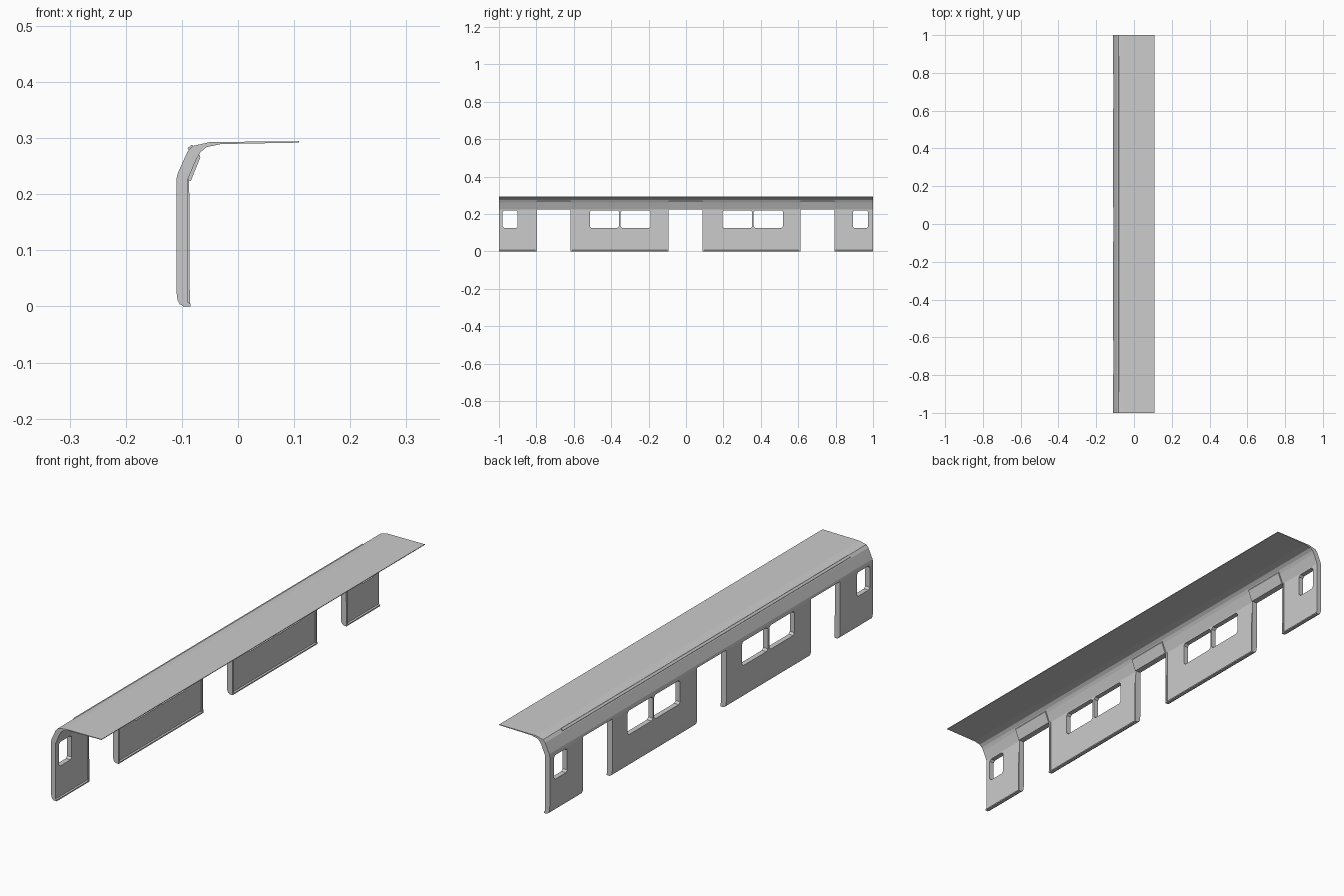
import bpy, bmesh

if "Cube" in bpy.data.objects:
    bpy.data.objects.remove(bpy.data.objects["Cube"])


def prism(name, pts, y0, y1):
    """Extrude a closed (x, z) profile from y0 to y1."""
    bm = bmesh.new()
    a = [bm.verts.new((x, y0, z)) for x, z in pts]
    b = [bm.verts.new((x, y1, z)) for x, z in pts]
    n = len(pts)
    bm.faces.new(a)
    bm.faces.new(b[::-1])
    for i in range(n):
        j = (i + 1) % n
        bm.faces.new((a[i], b[i], b[j], a[j]))
    bmesh.ops.recalc_face_normals(bm, faces=bm.faces[:])
    me = bpy.data.meshes.new(name)
    bm.to_mesh(me)
    bm.free()
    ob = bpy.data.objects.new(name, me)
    bpy.context.collection.objects.link(ob)
    return ob


def cutter(target, y0, y1, z0, z1, r=0.0):
    """Cut an opening with chamfered corners through the side wall."""
    yz = [(y0 + r, z0), (y1 - r, z0), (y1, z0 + r), (y1, z1 - r),
          (y1 - r, z1), (y0 + r, z1), (y0, z1 - r), (y0, z0 + r)]
    if r == 0:
        yz = [(y0, z0), (y1, z0), (y1, z1), (y0, z1)]
    bm = bmesh.new()
    face = bm.faces.new([bm.verts.new((-0.15, y, z)) for y, z in yz])
    ext = bmesh.ops.extrude_face_region(bm, geom=[face])
    moved = [g for g in ext["geom"] if isinstance(g, bmesh.types.BMVert)]
    bmesh.ops.translate(bm, verts=moved, vec=(0.11, 0, 0))
    bmesh.ops.recalc_face_normals(bm, faces=bm.faces[:])
    me = bpy.data.meshes.new("opening_cutter")
    bm.to_mesh(me)
    bm.free()
    ob = bpy.data.objects.new("opening_cutter", me)
    bpy.context.collection.objects.link(ob)
    ob.hide_render = True
    ob.hide_set(True)
    mod = target.modifiers.new("opening", "BOOLEAN")
    mod.operation = "DIFFERENCE"
    mod.solver = "EXACT"
    mod.object = ob


# Side wall and roof shell in one cross-section
outer = [(-0.097, 0.001), (-0.104, 0.004), (-0.108, 0.012), (-0.110, 0.03),
         (-0.110, 0.225), (-0.108, 0.236), (-0.090, 0.276), (-0.081, 0.286),
         (-0.050, 0.293), (0.109, 0.2945)]
inner = [(0.109, 0.292), (-0.030, 0.2895), (-0.056, 0.284), (-0.067, 0.275),
         (-0.074, 0.263), (-0.090, 0.225), (-0.090, 0.001)]
shell = prism("side_wall_and_roof", outer + inner, -1, 1)

# Doorways
doors = [(-0.797, -0.617), (-0.093, 0.088), (0.612, 0.793)]
for y0, y1 in doors:
    cutter(shell, y0, y1, -0.05, 0.226)

# Windows
windows = [(-0.98, -0.90), (-0.514, -0.359), (-0.349, -0.189),
           (0.194, 0.354), (0.362, 0.518), (0.892, 0.974)]
for y0, y1 in windows:
    cutter(shell, y0, y1, 0.126, 0.22, 0.008)

# Lintel panels above the doors, and door jamb trims on the inside
lintel = [(-0.091, 0.226), (-0.084, 0.224), (-0.067, 0.266),
          (-0.069, 0.271), (-0.075, 0.267)]
jamb = [(-0.092, 0.0), (-0.085, 0.0), (-0.086, 0.03), (-0.087, 0.226),
        (-0.092, 0.226)]
for y0, y1 in doors:
    prism("door_lintel", lintel, y0, y1)
    prism("door_jamb", jamb, y0 - 0.007, y0)
    prism("door_jamb", jamb, y1, y1 + 0.007)

# Sill lips along the foot of each wall panel
sill = [(-0.098, 0.0), (-0.085, 0.0), (-0.085, 0.005), (-0.090, 0.008),
        (-0.098, 0.006)]
edges = [-1] + [y for d in doors for y in d] + [1]
for y0, y1 in zip(edges[::2], edges[1::2]):
    prism("sill_lip", sill, y0, y1)

# Rain gutter along the roof edge
gutter = [(-0.088, 0.279), (-0.090, 0.282), (-0.083, 0.288), (-0.079, 0.286)]
prism("rain_gutter", gutter, -0.89, 0.89)
